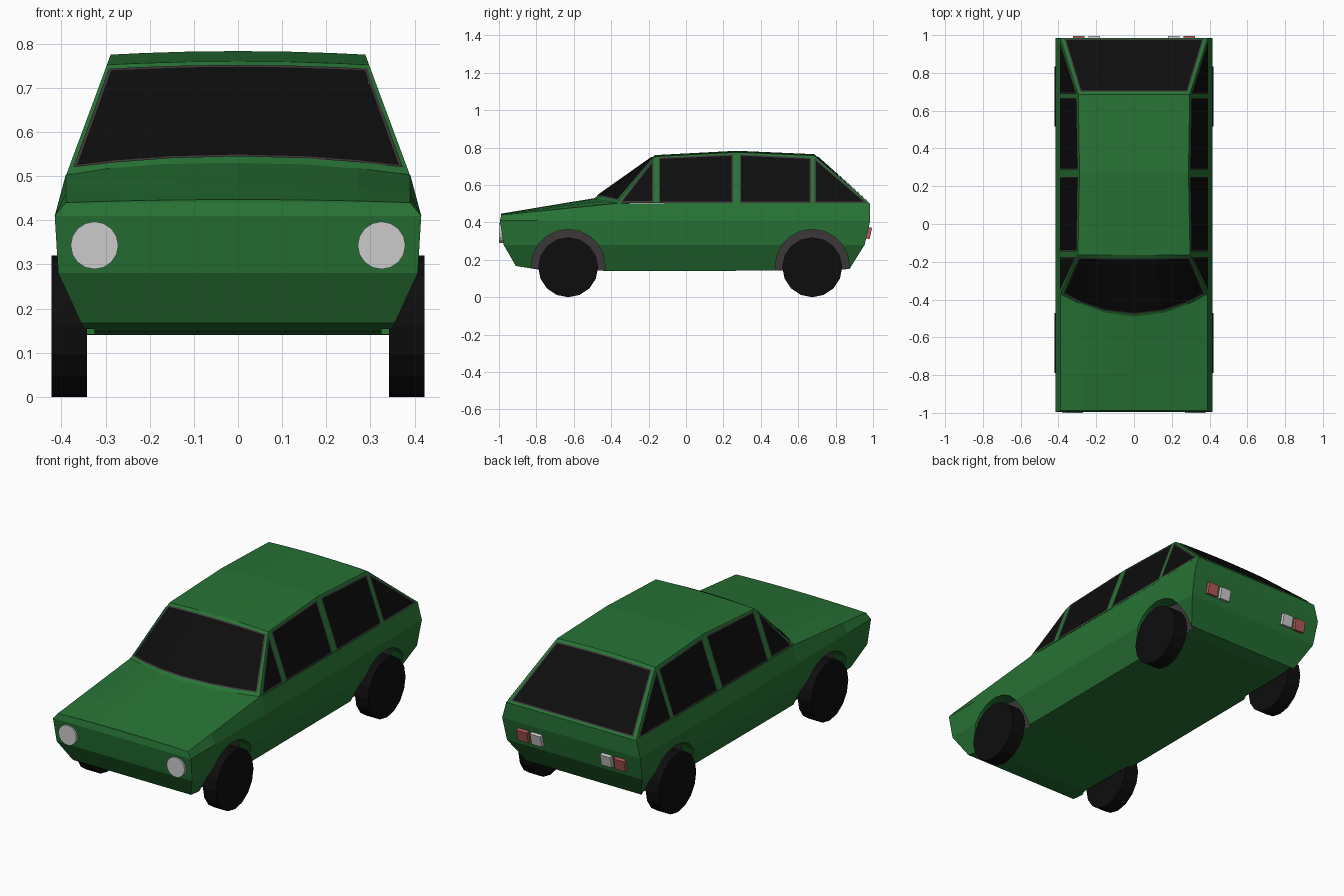
import bpy, bmesh, math
from mathutils import Vector, Matrix

if "Cube" in bpy.data.objects:
    bpy.data.objects.remove(bpy.data.objects["Cube"])


def material(name, r, g, b):
    m = bpy.data.materials.new(name)
    m.diffuse_color = (r, g, b, 1)
    m.use_nodes = True
    m.node_tree.nodes["Principled BSDF"].inputs["Base Color"].default_value = m.diffuse_color
    return m


GREEN = material("green_paint", .02, .17, .035)
RUBBER = material("black_rubber", .004, .004, .004)
GLASS = material("dark_glass", .004, .004, .004)
TRIM = material("dark_trim", .045, .038, .04)
RED = material("red_lens", .45, .1, .1)


def finish(name, bm, mats=()):
    me = bpy.data.meshes.new(name)
    bm.to_mesh(me)
    bm.free()
    for m in mats:
        me.materials.append(m)
    ob = bpy.data.objects.new(name, me)
    bpy.context.collection.objects.link(ob)
    return ob


def strip(bm, rows):
    """Quads between successive rows of points."""
    vs = [[bm.verts.new(p) for p in r] for r in rows]
    faces = []
    for a, b in zip(vs, vs[1:]):
        for i in range(len(a) - 1):
            faces.append(bm.faces.new((a[i], a[i + 1], b[i + 1], b[i])))
    return faces


def cylinder_x(bm, r, depth, centre, sides=16):
    mat = Matrix.Translation(centre) @ Matrix.Rotation(math.pi / 2, 4, 'Y')
    bmesh.ops.create_cone(bm, cap_ends=True, segments=sides, radius1=r,
                          radius2=r, depth=depth, matrix=mat)


# Lower body: cross-sections lofted from nose to tail
# y of top, waist, low crease, bottom; z of top centre, top edge, bottom; bottom half width
stations = [
    (-.988, -.995, -.975, -.91, .447, .44, .167, .355),
    (-.79, -.79, -.79, -.79, .480, .460, .148, .345),
    (-.36, -.36, -.36, -.36, .551, .503, .14, .342),
    (-.30, -.30, -.30, -.30, .50, .50, .14, .342),
    (.80, .80, .80, .80, .50, .50, .143, .342),
    (.985, .985, .955, .875, .50, .50, .152, .345)]
bm = bmesh.new()
rings = []
for yt, yw, yl, yb, zc, ze, zb, xb in stations:
    half = [(.39 * f, yt, zc + (ze - zc) * f * f) for f in (.35, .7, 1)]
    half += [(.415, yw, .41), (.407, yl, .28), (xb, yb, zb)]
    pts = [(0, yt, zc)] + half + [(-x, y, z) for x, y, z in reversed(half)]
    rings.append([bm.verts.new(p) for p in pts])
n = len(rings[0])
for a, b in zip(rings, rings[1:]):
    for i in range(n):
        j = (i + 1) % n
        bm.faces.new((a[i], a[j], b[j], b[i]))
for r in (rings[0], rings[-1]):
    if r is rings[0]:
        bm.faces.new((r[0], r[1], r[2], r[3], r[n - 3], r[n - 2], r[n - 1]))
    else:
        bm.faces.new((r[0], r[1], r[2], r[3], r[n - 3], r[n - 2], r[n - 1]))
    for i in range(3, 6):
        bm.faces.new((r[i], r[i + 1], r[n - i - 1], r[n - i]))
bmesh.ops.recalc_face_normals(bm, faces=bm.faces)
body = finish("lower_body", bm, (GREEN, TRIM))

# Wheel arches cut from the sides, with dark inner walls
AXLES = (-.63, .675)
bm = bmesh.new()
for y in AXLES:
    for s in (1, -1):
        cylinder_x(bm, .198, .28, (s * .465, y, .165), 20)
bm.normal_update()
for f in bm.faces:
    f.material_index = 1 if abs(f.normal.x) > .5 else 0
cutter = finish("arch_cutter", bm, (GREEN, TRIM))
cutter.hide_render = True
cutter.hide_viewport = True
mod = body.modifiers.new("arches", 'BOOLEAN')
mod.operation = 'DIFFERENCE'
mod.solver = 'EXACT'
mod.object = cutter

# Cabin shell
F = (-1, -.75, -.4, 0, .4, .75, 1)


def side_x(z):
    return .39 - .37 * (z - .5)


def roof_pt(f, y, z):
    return Vector((f * side_x(z), y, z + .008 * (1 - f * f)))


def screen(f, v):
    base = Vector((.389 * f, -.49 + .12 * f * f, .530 - .027 * f * f))
    return base.lerp(roof_pt(f, -.165, .752), v)


def hatch(f, v):
    return Vector((.39 * f, .985, .5)).lerp(roof_pt(f, .685, .757), v)


bm = bmesh.new()
strip(bm, [[screen(f, 0) for f in F],
           [roof_pt(f, -.165, .752) for f in F],
           [roof_pt(f, .27, .775) for f in F],
           [roof_pt(f, .685, .757) for f in F],
           [hatch(f, 0) for f in F]])
outline = [(-.37, .503), (.985, .5), (.685, .757), (.27, .775), (-.165, .752)]
for s in (1, -1):
    bm.faces.new([bm.verts.new((s * side_x(z), y, z)) for y, z in outline])
bmesh.ops.remove_doubles(bm, verts=bm.verts, dist=.003)
bmesh.ops.recalc_face_normals(bm, faces=bm.faces)
finish("cabin", bm, (GREEN,))


# Windows: a panel floating just off the shell, inset to leave a trim rim
def window(name, rows, out):
    bm = bmesh.new()
    strip(bm, rows)
    bmesh.ops.remove_doubles(bm, verts=bm.verts, dist=.0005)
    bm.normal_update()
    out = Vector(out).normalized()
    if sum((f.normal.dot(out) for f in bm.faces)) < 0:
        bmesh.ops.reverse_faces(bm, faces=bm.faces)
    bmesh.ops.translate(bm, verts=bm.verts, vec=out * .004)
    for f in bm.faces:
        f.material_index = 1
    rim = bmesh.ops.inset_region(bm, faces=bm.faces[:], thickness=.007,
                                 use_even_offset=True, use_boundary=True)
    for f in rim['faces']:
        f.material_index = 0
    finish(name, bm, (TRIM, GLASS))


window("windscreen", [[screen(f * .97, v) for f in F] for v in (.05, .95)], (0, -.6, .8))
window("rear_window", [[hatch(f * .95, v) for f in F] for v in (.03, .95)], (0, .66, .75))

# Side windows as (bottom pair, top pair) in y, z
panes = {
    "front_quarter_window": [(-.352, .506), (-.175, .506), (-.175, .735), (-.175, .735)],
    "front_door_window": [(-.145, .503), (.25, .503), (-.145, .745), (.25, .762)],
    "rear_door_window": [(.288, .503), (.668, .503), (.288, .762), (.668, .744)],
    "rear_quarter_window": [(.688, .503), (.968, .503), (.688, .742), (.688, .742)]}
for s, side in ((1, "right"), (-1, "left")):
    for name, p in panes.items():
        q = [Vector((s * side_x(z), y, z)) for y, z in p]
        window(side + "_" + name, [q[:2], q[2:]], (s, 0, .37))

    # Wheels
    for y, end in zip(AXLES, ("front", "rear")):
        bm = bmesh.new()
        cylinder_x(bm, .16, .08, (s * .382, y, .16))
        finish(f"{end}_{side}_wheel", bm, (RUBBER,))

    # Headlights
    bm = bmesh.new()
    bmesh.ops.create_cone(bm, cap_ends=True, segments=16, radius1=.054, radius2=.054, depth=.035,
                          matrix=Matrix.Translation((s * .325, -.9825, .343))
                          @ Matrix.Rotation(math.pi / 2, 4, 'X'))
    finish(side + "_headlight", bm)

    # Tail lamps, tilted with the rear panel
    for name, x, mats in (("tail_light", .292, (RED,)), ("reversing_light", .21, ())):
        bm = bmesh.new()
        bmesh.ops.create_cube(bm, size=1, matrix=Matrix.Translation((s * x, .976, .343))
                              @ Matrix.Rotation(-.22, 4, 'X')
                              @ Matrix.Diagonal((.062, .025, .062, 1)))
        finish(f"{side}_{name}", bm, mats)
